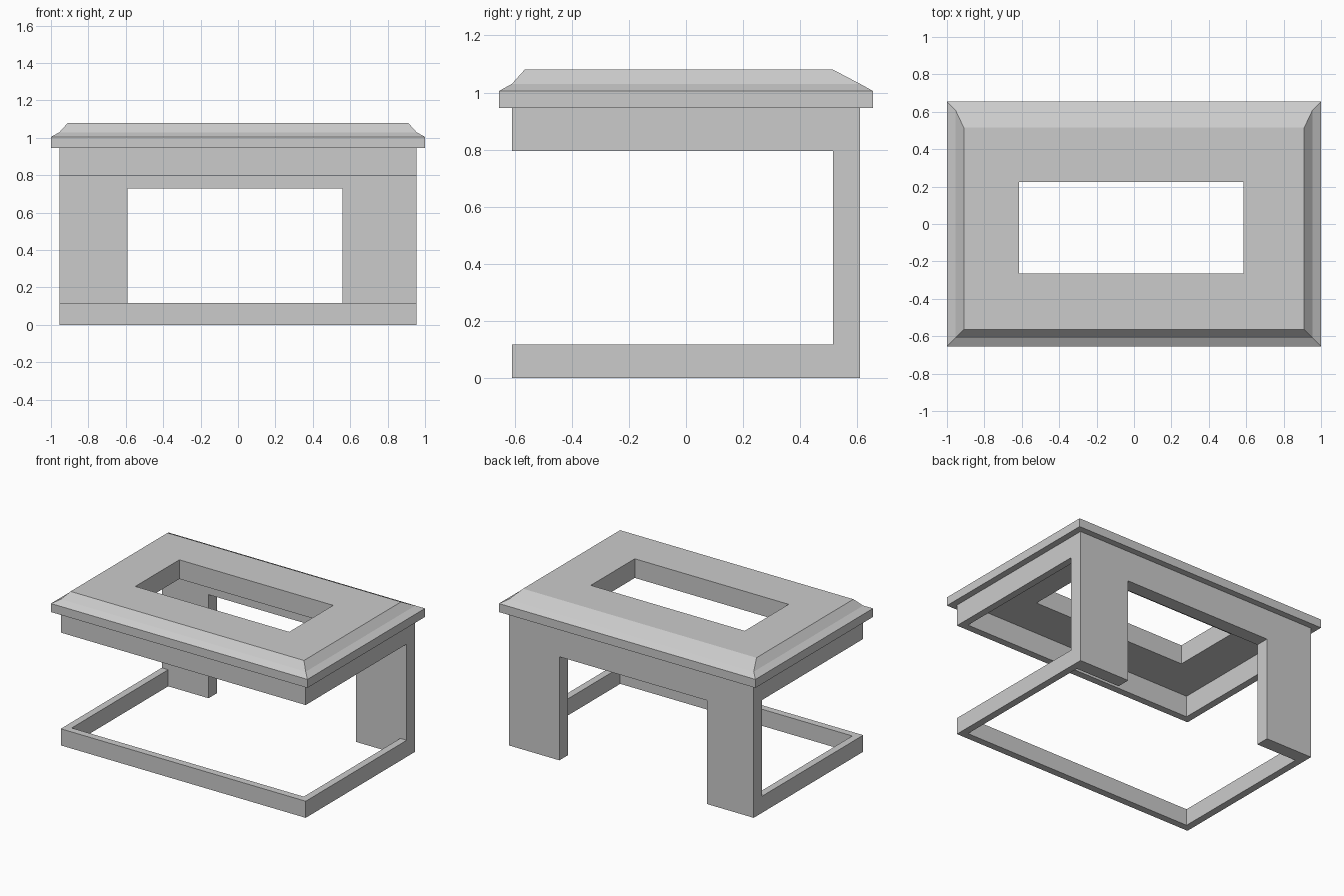
import bpy, bmesh
from mathutils import Vector

if "Cube" in bpy.data.objects:
    bpy.data.objects.remove(bpy.data.objects["Cube"])


def finish(name, bm):
    bmesh.ops.recalc_face_normals(bm, faces=bm.faces)
    mesh = bpy.data.meshes.new(name)
    bm.to_mesh(mesh)
    bm.free()
    obj = bpy.data.objects.new(name, mesh)
    bpy.context.collection.objects.link(obj)
    return obj


def extrude_outline(name, points, direction):
    """Extrude a flat outline along a vector into a solid."""
    bm = bmesh.new()
    face = bm.faces.new([bm.verts.new(p) for p in points])
    new = bmesh.ops.extrude_face_region(bm, geom=[face], use_keep_orig=True)["geom"]
    bmesh.ops.translate(bm, vec=Vector(direction),
                        verts=[v for v in new if isinstance(v, bmesh.types.BMVert)])
    return finish(name, bm)


def loft_rectangles(name, rects):
    """Join rectangles (x0, x1, y0, y1, z) into a closed ring-shaped solid."""
    bm = bmesh.new()
    loops = [[bm.verts.new(p) for p in
              ((x0, y0, z), (x1, y0, z), (x1, y1, z), (x0, y1, z))]
             for x0, x1, y0, y1, z in rects]
    for a, b in zip(loops, loops[1:] + loops[:1]):
        for i in range(4):
            j = (i + 1) % 4
            bm.faces.new((a[i], a[j], b[j], b[i]))
    return finish(name, bm)


W, D, T = 0.955, 0.61, 0.05      # body half width, half depth, rail thickness
WALL = 0.515                     # inner face of the back wall

# Table top: moulded rim with an off-centre rectangular opening
hole = (-0.615, 0.585, -0.265, 0.225)
loft_rectangles("table_top", [
    (*hole, 0.945),
    (-1, 1, -0.655, 0.655, 0.945),
    (-1, 1, -0.655, 0.655, 1.005),
    (-W, W, -D, D, 1.03),
    (-0.91, 0.91, -0.565, WALL, 1.08),
    (*hole, 1.08),
])

# Back wall: two wide legs joined above an open doorway
back = [(-W, 0), (-0.59, 0), (-0.59, 0.73), (0.56, 0.73),
        (0.56, 0), (W, 0), (W, 0.945), (-W, 0.945)]
extrude_outline("back_wall", [(x, WALL, z) for x, z in back], (0, D - WALL, 0))

# Thin U-shaped rails: floor rail and apron under the top
rail = [(-W, WALL), (-W, -D), (W, -D), (W, WALL),
        (W - T, WALL), (W - T, T - D), (T - W, T - D), (T - W, WALL)]
for name, z0, z1 in (("floor_rail", 0, 0.117), ("apron", 0.795, 0.945)):
    extrude_outline(name, [(x, y, z0) for x, y in rail], (0, 0, z1 - z0))
